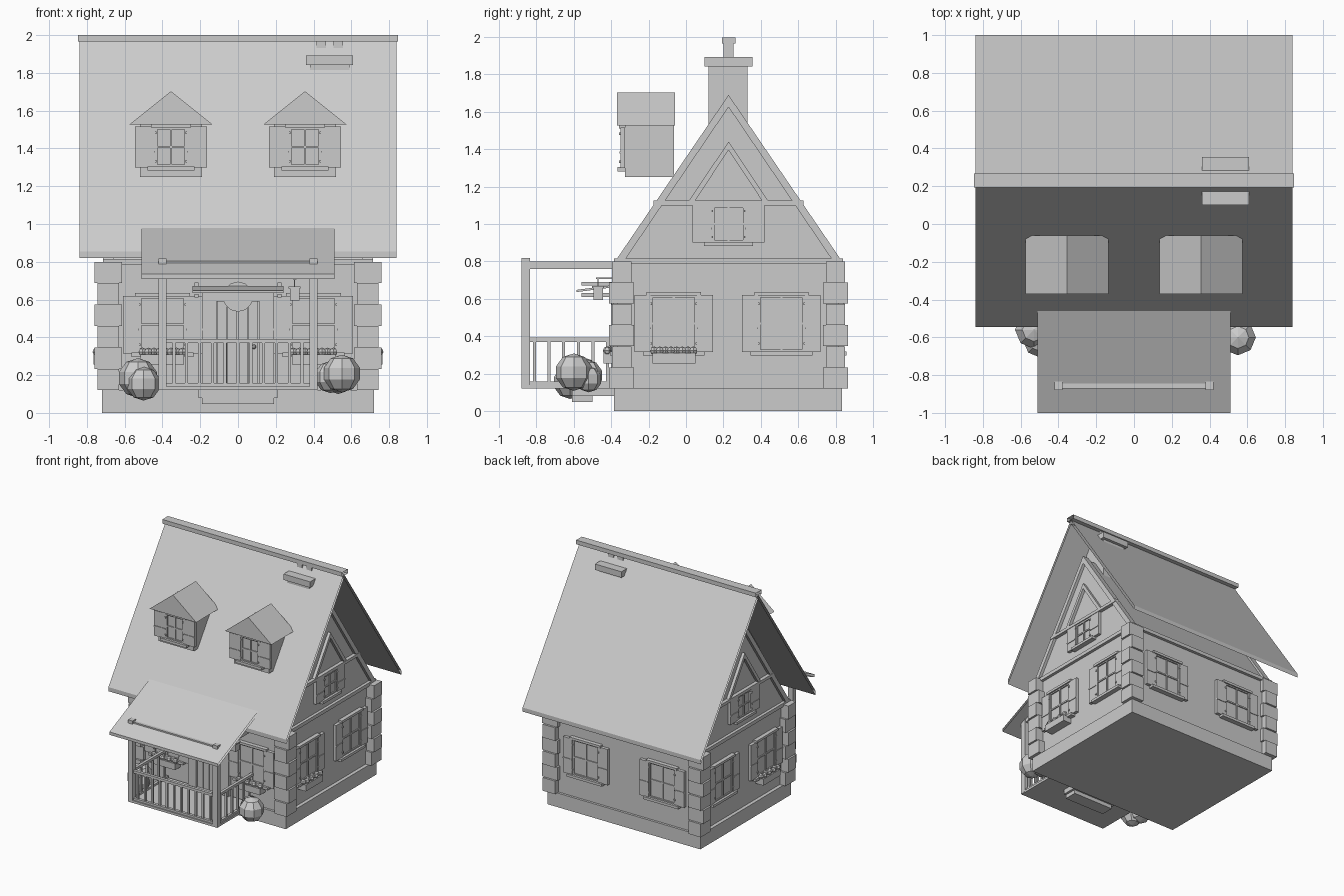
import bpy, bmesh
from math import radians, pi, sin
from mathutils import Matrix, Vector

if "Cube" in bpy.data.objects:
    bpy.data.objects.remove(bpy.data.objects["Cube"])

CY = 0.2275                      # centre line of the house in y
I = Matrix.Identity(4)


def finish(bm, name):
    me = bpy.data.meshes.new(name)
    bm.to_mesh(me)
    bm.free()
    ob = bpy.data.objects.new(name, me)
    bpy.context.collection.objects.link(ob)
    return ob


def boxes(name, items, M=I):
    """One object made from boxes (x0, x1, y0, y1, z0, z1)."""
    bm = bmesh.new()
    for x0, x1, y0, y1, z0, z1 in items:
        T = Matrix.Translation(((x0 + x1) / 2, (y0 + y1) / 2, (z0 + z1) / 2))
        S = Matrix.Diagonal((abs(x1 - x0), abs(y1 - y0), abs(z1 - z0), 1))
        bmesh.ops.create_cube(bm, size=1, matrix=M @ T @ S)
    return finish(bm, name)


def prism(name, pts, x0, x1, caps=True):
    """Extrude a (y, z) outline along x; caps=False leaves open ends."""
    bm = bmesh.new()
    a = [bm.verts.new((x0, y, z)) for y, z in pts]
    b = [bm.verts.new((x1, y, z)) for y, z in pts]
    n = len(pts)
    for i in range(n):
        j = (i + 1) % n
        bm.faces.new((a[i], a[j], b[j], b[i]))
    if caps:
        bm.faces.new(a)
        bm.faces.new(b[::-1])
    bmesh.ops.recalc_face_normals(bm, faces=bm.faces)
    return finish(bm, name)


def balls(name, items, M=I, seg=8, rings=5):
    bm = bmesh.new()
    for x, y, z, r in items:
        bmesh.ops.create_uvsphere(bm, u_segments=seg, v_segments=rings, radius=r,
                                  matrix=M @ Matrix.Translation((x, y, z)))
    return finish(bm, name)


def wall_frame(x, y, deg):
    return Matrix.Translation((x, y, 0)) @ Matrix.Rotation(radians(deg), 4, 'Z')


def window(name, M, u, z0, z1, half, shut, lintel=True, flowers=False):
    """Window with frame, cross bars, sill and shutters; outward is local -y."""
    t, zm = 0.014, (z0 + z1) / 2
    parts = [(u - half, u + half, -0.012, 0.01, z0, z1)]
    for s in (-1, 1):
        e = u + s * half
        parts.append((e, e - s * t, -0.022, 0, z0, z1))
    parts += [(u - half, u + half, -0.022, 0, z1 - t, z1),
              (u - half, u + half, -0.022, 0, z0, z0 + t),
              (u - 0.006, u + 0.006, -0.02, 0, z0, z1),
              (u - half, u + half, -0.02, 0, zm - 0.006, zm + 0.006),
              (u - half - 0.04, u + half + 0.04, -0.042, 0, z0 - 0.018, z0 + 0.004)]
    if lintel:
        parts.append((u - half - 0.02, u + half + 0.02, -0.034, 0, z1 - 0.004, z1 + 0.016))
    boxes(name, parts, M)
    leaves = []
    for s in (-1, 1):
        a, b = u + s * half, u + s * (half + shut)
        leaves += [(a, b, -0.026, 0, z0, z1)]
        for k in (0.15, 0.85):
            z = z0 + (z1 - z0) * k
            leaves.append((a - s * 0.008, a + s * 0.004, -0.032, 0, z - 0.006, z + 0.006))
        leaves.append((a, b, -0.031, 0, zm - 0.03, zm - 0.02))
    boxes(name + "_shutters", leaves, M)
    if flowers:
        boxes(name + "_flower_box", [(u - 0.115, u + 0.115, -0.075, 0, z0 - 0.06, z0 - 0.005)], M)
        balls(name + "_flowers", [(u - 0.105 + 0.03 * i, -0.045 - 0.012 * (i % 2), z0 + 0.008, 0.023)
                                  for i in range(8)], M, 6, 4)


# House body
boxes("foundation", [(-0.72, 0.72, -0.385, 0.835, 0, 0.12)])
boxes("walls", [(-0.69, 0.69, -0.365, 0.815, 0.12, 0.8)])
boxes("wall_plate", [(-0.715, 0.715, -0.385, 0.84, 0.785, 0.815)])

# Interlocking corner blocks
logs = []
for sx in (-1, 1):
    for sy in (-1, 1):
        for i in range(6):
            ex, ey = (0.015, 0) if i % 2 else (0, 0.015)
            z = 0.12 + i * 0.1135
            xs = [sx * (0.63 - ex), sx * (0.745 + ex)]
            ys = [CY + sy * (0.52 - ey), CY + sy * (0.623 + ey)]
            logs.append((*xs, *ys, z, z + 0.1125))
boxes("corner_blocks", logs)

# Gables with timber trim
prism("attic", [(CY - 0.58, 0.81), (CY + 0.58, 0.81), (CY, 1.67)], -0.69, 0.69)
for s, side in ((1, "right"), (-1, "left")):
    xo = s * 0.715
    for d in (-1, 1):
        prism(side + "_gable_rafter", [(CY + d * 0.60, 0.81), (CY, 1.69), (CY, 1.625),
                                       (CY + d * 0.553, 0.81)], s * 0.66, xo)
        prism(side + "_gable_brace", [(CY + d * 0.215, 1.12), (CY, 1.44), (CY, 1.395),
                                      (CY + d * 0.182, 1.12)], s * 0.68, xo)
    boxes(side + "_gable_collar", [(s * 0.68, xo + s * 0.005, CY - 0.4, CY + 0.4, 1.1, 1.125)])

# Main roof, ridge cap and porch roof: thin sheets with open ends
prism("main_roof", [(-0.545, 0.855), (CY, 1.972), (1.0, 0.855),
                    (1.0, 0.82), (CY, 1.937), (-0.545, 0.82)], -0.84, 0.84, False)
prism("ridge_cap", [(0.192, 1.965), (0.192, 2.0), (0.268, 2.0), (0.268, 1.965)], -0.848, 0.848, False)
prism("porch_roof", [(-1.0, 0.735), (-0.44, 0.987), (-0.44, 0.962), (-1.0, 0.71)], -0.512, 0.512, False)

# Chimney
boxes("chimney", [(0.38, 0.59, 0.12, 0.33, 1.4, 1.845), (0.36, 0.61, 0.1, 0.355, 1.843, 1.893)])
boxes("chimney_pots", [b for x in (0.44, 0.53) for b in (
    (x - 0.025, x + 0.025, 0.2, 0.255, 1.89, 1.97),
    (x - 0.032, x + 0.032, 0.192, 0.264, 1.965, 1.998))])

# Dormers
for s, side in ((-1, "left"), (1, "right")):
    x = s * 0.355
    boxes(side + "_dormer", [(x - 0.165, x + 0.165, -0.325, -0.065, 1.25, 1.535)])
    roof = prism(side + "_dormer_roof", [(-0.22, 1.527), (0.22, 1.527), (0, 1.703)], 0.06, 0.37)
    roof.matrix_world = Matrix.Translation((x, 0, 0)) @ Matrix.Rotation(-pi / 2, 4, 'Z')
    window(side + "_dormer_window", wall_frame(0, -0.325, 0), x, 1.3, 1.515, 0.085, 0.106)

# Wall and gable windows
front, back = wall_frame(0, -0.365, 0), wall_frame(0, 0.815, 180)
for s, side in ((1, "right"), (-1, "left")):
    window("front_window_" + side, front, s * 0.4, 0.315, 0.62, 0.125, 0.085, True, True)
    window("back_window_" + side, back, s * 0.36, 0.315, 0.62, 0.125, 0.085)
    M = wall_frame(s * 0.69, 0, s * 90)
    window(side + "_window_front", M, s * -0.065, 0.315, 0.62, 0.125, 0.085, True, True)
    window(side + "_window_back", M, s * 0.51, 0.315, 0.62, 0.125, 0.085)
    window(side + "_gable_window", M, s * CY, 0.9, 1.1, 0.09, 0.103, False)

# Door with planks, surround and arch
boxes("door_frame", [(-0.19, -0.115, -0.4, -0.36, 0.135, 0.62), (0.115, 0.19, -0.4, -0.36, 0.135, 0.62),
                     (-0.19, 0.19, -0.4, -0.36, 0.59, 0.65)])
boxes("door", [(-0.11 + 0.055 * i, -0.059 + 0.055 * i, -0.385, -0.36, 0.135, 0.59) for i in range(4)])
balls("door_knob", [(0.085, -0.395, 0.35, 0.012)])
bm = bmesh.new()
bmesh.ops.create_cone(bm, cap_ends=True, segments=12, radius1=0.08, radius2=0.08, depth=0.03,
                      matrix=Matrix.Translation((0, -0.38, 0.615)) @ Matrix.Rotation(pi / 2, 4, 'X'))
finish(bm, "door_arch")
prism("door_canopy", [(-0.585, 0.648), (-0.4, 0.672), (-0.4, 0.66), (-0.585, 0.636)], -0.24, 0.24)
boxes("canopy_brackets", [(x - 0.01, x + 0.01, -0.56, -0.36, z, z + 0.02)
                          for x in (-0.22, 0.22) for z in (0.61, 0.67)])

# Hanging lantern
boxes("lantern", [(0.29, 0.31, -0.48, -0.36, 0.705, 0.715), (0.297, 0.303, -0.473, -0.467, 0.66, 0.71),
                  (0.275, 0.325, -0.495, -0.445, 0.595, 0.66), (0.268, 0.332, -0.502, -0.438, 0.658, 0.668)])

# Porch deck, steps, posts and beams
boxes("porch_deck", [(-0.42, 0.42, -0.88, -0.38, 0.12, 0.14)])
boxes("porch_steps", [(-0.21, 0.21, -0.61, -0.38, 0.08, 0.121), (-0.19, 0.19, -0.61, -0.5, 0.048, 0.082)])
boxes("porch_posts", [(s * 0.378, s * 0.422, -0.88, -0.835, 0.125, 0.817) for s in (-1, 1)])
boxes("porch_beams", [(-0.4, 0.4, -0.87, -0.845, 0.76, 0.805)] +
      [(s * 0.385, s * 0.415, -0.86, -0.38, 0.76, 0.8) for s in (-1, 1)])

# Porch railings
rails = []
for z0, z1 in ((0.13, 0.157), (0.37, 0.392)):
    rails.append((-0.4, 0.4, -0.87, -0.845, z0, z1))
    rails += [(s * 0.388, s * 0.412, -0.86, -0.38, z0, z1) for s in (-1, 1)]
boxes("railings", rails)
bars = [(x - 0.008, x + 0.008, -0.866, -0.85, 0.15, 0.375) for x in [-0.34 + 0.068 * i for i in range(11)]]
for s in (-1, 1):
    bars += [(s * 0.392, s * 0.408, y - 0.008, y + 0.008, 0.15, 0.375)
             for y in [-0.81 + 0.078 * i for i in range(6)]]
boxes("balusters", bars)

# Bushes beside the porch
balls("left_bush", [(-0.53, -0.56, 0.185, 0.105), (-0.5, -0.62, 0.155, 0.09)])
balls("right_bush", [(0.55, -0.6, 0.208, 0.1), (0.49, -0.53, 0.19, 0.085), (0.53, -0.52, 0.17, 0.07)])
